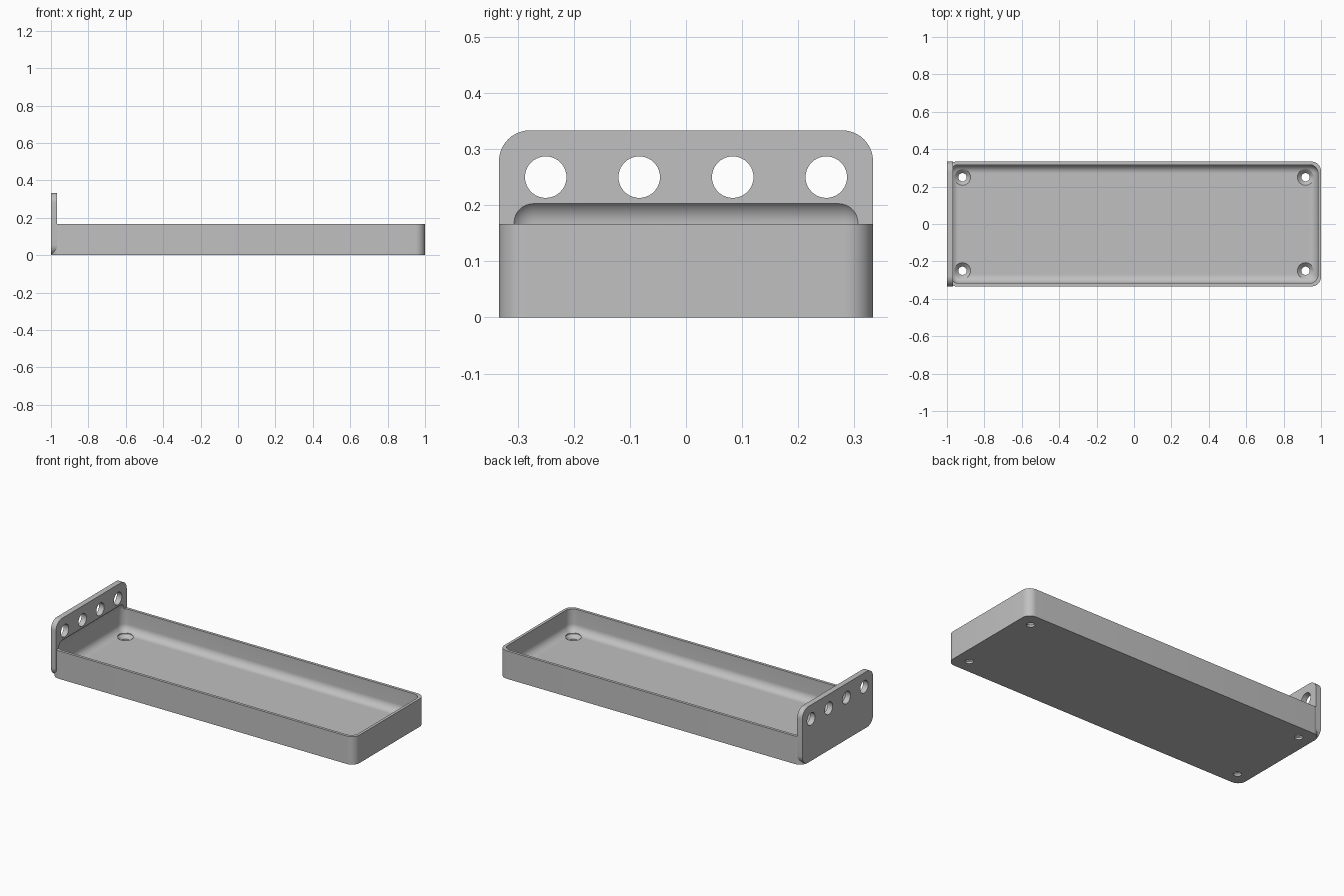
import bpy
import bmesh
from math import pi, radians
from mathutils import Matrix, Vector

# Remove the default cube
cube = bpy.data.objects.get("Cube")
if cube:
    bpy.data.objects.remove(cube, do_unlink=True)

# Main dimensions
HALF_X, HALF_Y = 1.0, 1 / 3
WALL, FLOOR, PLATE = 1 / 60, 1 / 30, 1 / 30
TRAY_H, PLATE_H = 1 / 6, 1 / 3

grey = bpy.data.materials.new("plain grey")
grey.use_nodes = True
colour = (0.53, 0.53, 0.53, 1)
grey.diffuse_color = colour
grey.node_tree.nodes["Principled BSDF"].inputs["Base Color"].default_value = colour


def add_object(name, bm):
    bmesh.ops.recalc_face_normals(bm, faces=bm.faces)
    mesh = bpy.data.meshes.new(name)
    bm.to_mesh(mesh)
    bm.free()
    mesh.materials.append(grey)
    obj = bpy.data.objects.new(name, mesh)
    bpy.context.collection.objects.link(obj)
    return obj


def rounded_box(name, low, high, radius, axis=None):
    """Box with every edge rounded, or only the edges along one axis."""
    low, high = Vector(low), Vector(high)
    bm = bmesh.new()
    bmesh.ops.create_cube(bm, size=1)
    bmesh.ops.scale(bm, vec=high - low, verts=bm.verts)
    bmesh.ops.translate(bm, vec=(low + high) / 2, verts=bm.verts)
    edges = [e for e in bm.edges if axis is None
             or abs(e.verts[0].co[axis] - e.verts[1].co[axis]) > 0.001]
    bmesh.ops.bevel(bm, geom=edges, offset=radius, segments=10,
                    profile=0.5, affect='EDGES')
    return add_object(name, bm)


def turned(name, profile, matrix):
    """Closed solid of revolution around local z from (radius, z) points."""
    bm = bmesh.new()
    points = [(0, profile[0][1])] + profile + [(0, profile[-1][1])]
    verts = [bm.verts.new((r, 0, z)) for r, z in points]
    edges = [bm.edges.new(pair) for pair in zip(verts, verts[1:])]
    bmesh.ops.spin(bm, geom=verts + edges, cent=(0, 0, 0), axis=(0, 0, 1),
                   angle=2 * pi, steps=40)
    bmesh.ops.remove_doubles(bm, verts=bm.verts, dist=0.0001)
    bmesh.ops.transform(bm, matrix=matrix, verts=bm.verts)
    return add_object(name, bm)


def combine(target, other, operation):
    mod = target.modifiers.new(operation.title(), 'BOOLEAN')
    mod.operation = operation
    mod.solver = 'EXACT'
    mod.object = other
    bpy.context.view_layer.update()
    graph = bpy.context.evaluated_depsgraph_get()
    result = bpy.data.meshes.new_from_object(target.evaluated_get(graph))
    target.modifiers.clear()
    target.data = result
    bpy.data.objects.remove(other, do_unlink=True)


# Tray body with rounded vertical corners, joined to the end plate
tray = rounded_box("tray", (-HALF_X, -HALF_Y, 0), (HALF_X, HALF_Y, TRAY_H), 0.05, axis=2)
end_plate = rounded_box("end_plate", (-HALF_X, -HALF_Y, 0),
                        (-HALF_X + PLATE, HALF_Y, PLATE_H), 0.055, axis=0)
combine(tray, end_plate, 'UNION')

# Hollow with soft edges, reaching a little way up into the plate
hollow = rounded_box("hollow", (-HALF_X + WALL, -HALF_Y + WALL, FLOOR),
                     (HALF_X - WALL, HALF_Y - WALL, 0.213), 0.045)
combine(tray, hollow, 'DIFFERENCE')

# Row of round holes through the plate
for i in range(4):
    place = Matrix.Translation((-HALF_X, -0.25 + i / 6, 0.25)) @ Matrix.Rotation(pi / 2, 4, 'Y')
    combine(tray, turned("plate_hole", [(0.037, -0.1), (0.037, 0.1)], place), 'DIFFERENCE')

# Countersunk screw holes in the floor corners
screw = [(0.022, -0.05), (0.022, 0.012), (0.043, FLOOR), (0.043, 0.08)]
for sx in (-1, 1):
    for sy in (-1, 1):
        place = Matrix.Translation((sx * 0.917, sy * 0.25, 0))
        combine(tray, turned("screw_hole", screw, place), 'DIFFERENCE')

# Smooth the rounded areas and keep the edges sharp
bpy.ops.object.select_all(action='DESELECT')
tray.select_set(True)
bpy.context.view_layer.objects.active = tray
bpy.ops.object.shade_smooth_by_angle(angle=radians(30))
